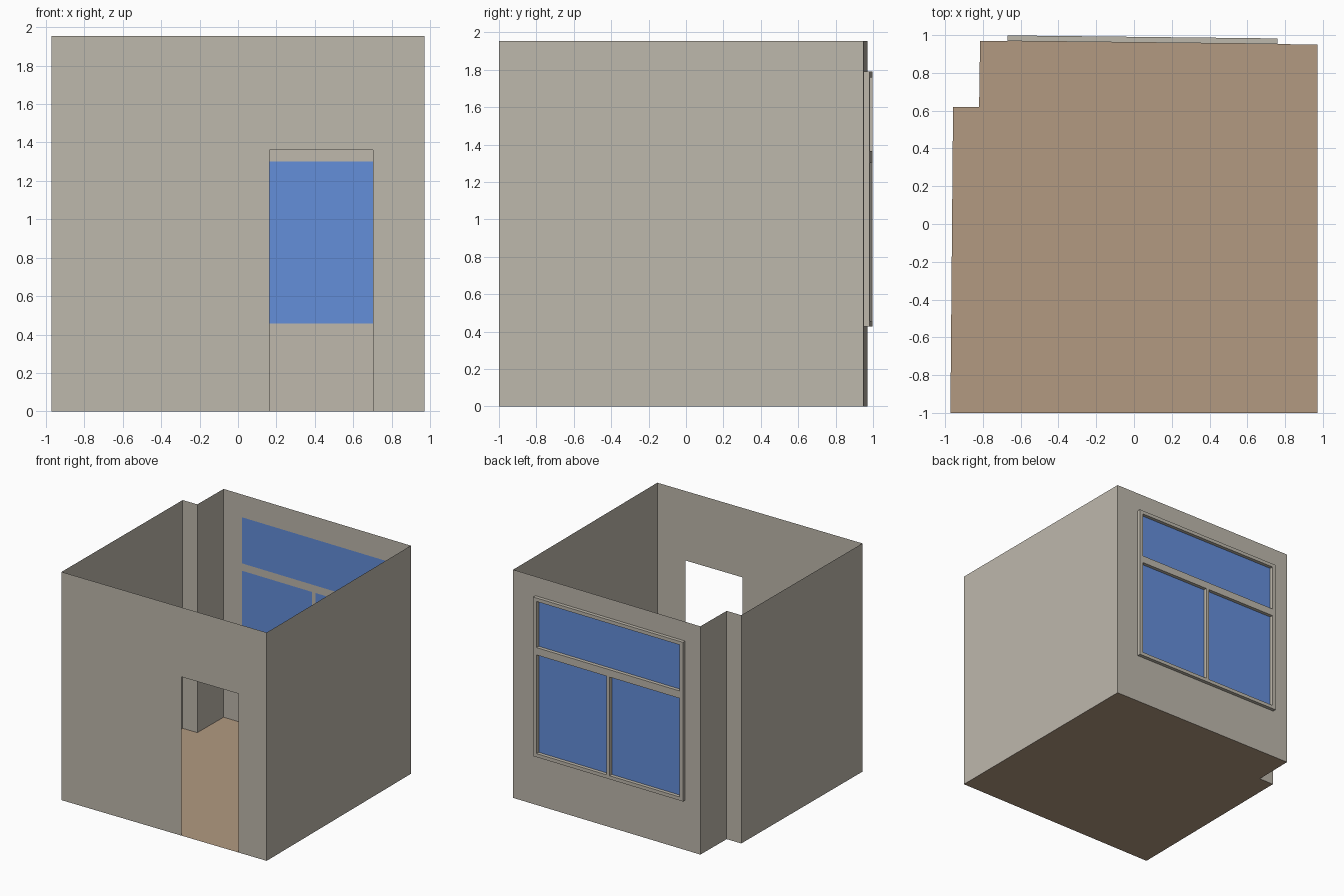
import bpy, bmesh
from mathutils import Vector

if "Cube" in bpy.data.objects:
    bpy.data.objects.remove(bpy.data.objects["Cube"])


def material(name, rgb):
    m = bpy.data.materials.new(name)
    m.diffuse_color = (*rgb, 1)
    m.use_nodes = True
    m.node_tree.nodes["Principled BSDF"].inputs["Base Color"].default_value = m.diffuse_color
    return m


WALL = material("warm grey plaster", (0.515, 0.479, 0.413))
FLOOR = material("tan floor", (0.445, 0.323, 0.220))
GLASS = material("blue glass", (0.127, 0.271, 0.701))

H = 1.955
# Floor plan, counter-clockwise, with the notch at the back left
PLAN = [(-0.972, -1.0), (0.972, -1.0), (0.972, 0.95),
        (-0.815, 0.97), (-0.82, 0.62), (-0.958, 0.62)]


def finish(name, bm, mat):
    bmesh.ops.remove_doubles(bm, verts=bm.verts, dist=1e-5)
    me = bpy.data.meshes.new(name)
    bm.to_mesh(me)
    bm.free()
    ob = bpy.data.objects.new(name, me)
    me.materials.append(mat)
    bpy.context.collection.objects.link(ob)
    return ob


def sheet(name, a, b, xs, zs, keep, mat):
    """Upright sheet from a to b, split at xs and zs; keep(x, z) picks the cells."""
    a, b = Vector((*a, 0)), Vector((*b, 0))

    def point(x, z):
        p = a.lerp(b, (x - a.x) / (b.x - a.x))
        return (p.x, p.y, z)

    bm = bmesh.new()
    for x0, x1 in zip(xs, xs[1:]):
        for z0, z1 in zip(zs, zs[1:]):
            if keep((x0 + x1) / 2, (z0 + z1) / 2):
                bm.faces.new([bm.verts.new(point(*c)) for c in
                              ((x0, z0), (x1, z0), (x1, z1), (x0, z1))])
    return finish(name, bm, mat)


# Floor
bm = bmesh.new()
bm.faces.new([bm.verts.new((x, y, 0)) for x, y in PLAN])
finish("floor", bm, FLOOR)

# Plain side and notch walls
for name, i in (("right_wall", 1), ("notch_side_wall", 3),
                ("notch_back_wall", 4), ("left_wall", 5)):
    a, b = PLAN[i], PLAN[(i + 1) % len(PLAN)]
    bm = bmesh.new()
    bm.faces.new([bm.verts.new(p) for p in
                  ((*a, 0), (*b, 0), (*b, H), (*a, H))])
    finish(name, bm, WALL)

# Front wall with the doorway
sheet("front_wall", PLAN[0], PLAN[1], [PLAN[0][0], 0.163, 0.703, PLAN[1][0]],
      [0, 1.36, H], lambda x, z: not (0.163 < x < 0.703 and z < 1.36), WALL)

# Back wall, window panes and raised window frame share one grid
XS = [PLAN[2][0], 0.76, 0.728, 0.06, 0.03, -0.638, -0.67, PLAN[3][0]]
ZS = [0, 0.427, 0.457, 1.302, 1.365, 1.76, 1.79, H]


def in_window(x, z):
    return -0.67 < x < 0.76 and 0.427 < z < 1.79


def in_pane(x, z):
    if not -0.638 < x < 0.728:
        return False
    upper = 1.365 < z < 1.76
    lower = 0.457 < z < 1.302 and not 0.03 < x < 0.06
    return upper or lower


back = (PLAN[2], PLAN[3], XS, ZS)
sheet("back_wall", *back, lambda x, z: not in_window(x, z), WALL)
sheet("window_glass", *back, in_pane, GLASS)
frame = sheet("window_frame", *back,
              lambda x, z: in_window(x, z) and not in_pane(x, z), WALL)
solid = frame.modifiers.new("thickness", 'SOLIDIFY')
solid.thickness = 0.03
solid.offset = 1
